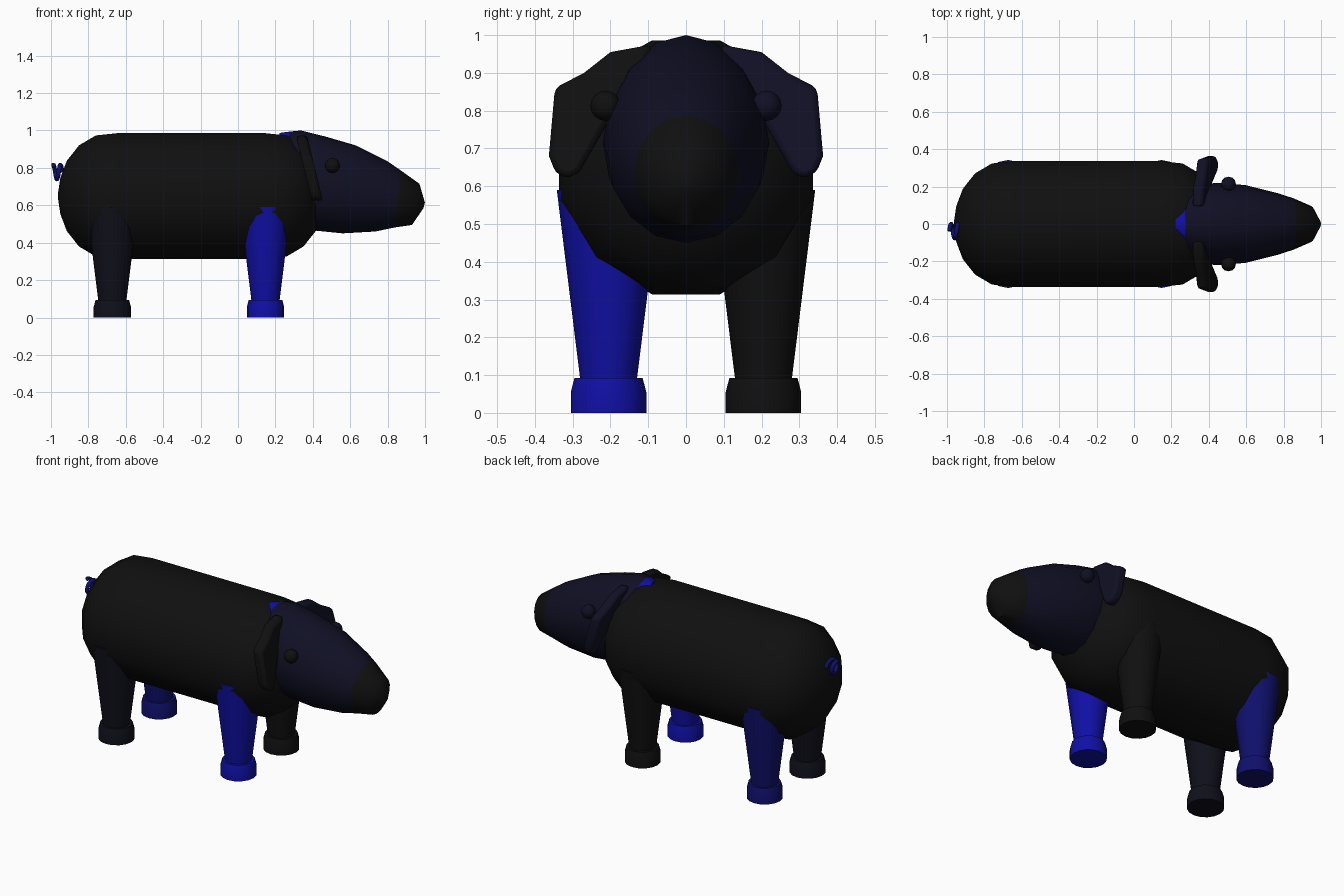
import bpy, bmesh, math
from mathutils import Vector

if "Cube" in bpy.data.objects:
    bpy.data.objects.remove(bpy.data.objects["Cube"])


def material(name, r, g, b):
    m = bpy.data.materials.new(name)
    m.use_nodes = True
    m.diffuse_color = (r, g, b, 1)
    m.node_tree.nodes["Principled BSDF"].inputs["Base Color"].default_value = (r, g, b, 1)
    return m


black = material("black", .005, .005, .005)
dark_navy = material("dark navy", .005, .005, .011)
navy = material("navy", .005, .005, .018)
mid_blue = material("mid blue", .005, .005, .15)
blue = material("bright blue", .005, .005, .38)


def finish(bm, name, mats, angle=45):
    bmesh.ops.recalc_face_normals(bm, faces=bm.faces)
    me = bpy.data.meshes.new(name)
    bm.to_mesh(me)
    bm.free()
    for m in mats:
        me.materials.append(m)
    ob = bpy.data.objects.new(name, me)
    bpy.context.collection.objects.link(ob)
    bpy.ops.object.select_all(action='DESELECT')
    ob.select_set(True)
    bpy.context.view_layer.objects.active = ob
    bpy.ops.object.shade_smooth_by_angle(angle=math.radians(angle))
    return ob


def ring(center, u, v, sides, phase=0):
    """Ellipse of points spanned by the half axes u and v."""
    c, u, v = Vector(center), Vector(u), Vector(v)
    angles = [math.tau * (i + phase) / sides for i in range(sides)]
    return [c + u * math.cos(a) + v * math.sin(a) for a in angles]


def loft(name, rings, mats, band_colours=None):
    """Skin consecutive rings, close both ends, colour by band."""
    bm = bmesh.new()
    rows = [[bm.verts.new(p) for p in r] for r in rings]
    n = len(rows[0])
    colours = band_colours or [0] * (len(rows) - 1)
    for k, (a, b) in enumerate(zip(rows, rows[1:])):
        for i in range(n):
            j = (i + 1) % n
            bm.faces.new((a[i], a[j], b[j], b[i])).material_index = colours[k]
    bm.faces.new(rows[0]).material_index = colours[0]
    bm.faces.new(rows[-1]).material_index = colours[-1]
    return finish(bm, name, mats)


# Barrel body with rounded ends
end = [(0, .348), (.12, .335), (.21, .28), (.275, .195), (.31, .1), (.323, .01)]
profile = [(-.64 - d, r) for d, r in reversed(end)] + [(.14 + d, r) for d, r in end]
loft("body", [ring((x, 0, .65), (0, 0, r), (0, r, 0), 12, .5) for x, r in profile], [black])

# Head: top point, bottom point and half width of each tilted oval
sections = [
    ((.222, .987), (.19, .62), .09),
    ((.275, .994), (.21, .53), .17),
    ((.335, 1.0), (.28, .475), .205),
    ((.47, .967), (.41, .465), .22),
    ((.63, .92), (.56, .45), .208),
    ((.80, .835), (.735, .46), .165),
    ((.868, .788), (.84, .482), .137),
    ((.97, .715), (.93, .495), .095),
    ((.999, .615), (.992, .585), .015),
]
rings = []
for (xt, zt), (xb, zb), w in sections:
    top, bottom = Vector((xt, 0, zt)), Vector((xb, 0, zb))
    rings.append(ring((top + bottom) / 2, (top - bottom) / 2, (0, w, 0), 16))
loft("head", rings, [navy, blue, black], [1, 0, 0, 0, 0, 0, 2, 2])


# Tapered legs with wider feet
def upright(name, x, y, levels, mat):
    loft(name, [ring((x, y, z), (r, 0, 0), (0, r, 0), 16) for z, r in levels], [mat])


for name, x, y, mat in (("front_right", .147, -.205, blue), ("front_left", .147, .205, black),
                        ("rear_right", -.672, -.205, dark_navy), ("rear_left", -.672, .205, mid_blue)):
    upright(name + "_leg", x, y, [(.08, .074), (.59, .137)], mat)
    upright(name + "_foot", x, y, [(0, .1), (.055, .1), (.093, .09)], mat)

# Floppy ears and eyes on both sides of the head
outline = [(.09, .975), (.2, .955), (.27, .9), (.347, .86), (.363, .68), (.345, .635),
           (.31, .62), (.28, .64), (.2, .78), (.12, .87)]
for side, label, mat in ((-1, "right", black), (1, "left", navy)):
    faces = [[(.345 + (.95 - z) * .24 + dx, side * y, z) for y, z in outline] for dx in (-.03, .03)]
    ear = loft(label + "_ear", faces, [mat])
    bevel = ear.modifiers.new("soft_edges", 'BEVEL')
    bevel.width, bevel.segments = .016, 2

    bm = bmesh.new()
    bmesh.ops.create_uvsphere(bm, u_segments=12, v_segments=8, radius=.04)
    bmesh.ops.translate(bm, verts=bm.verts, vec=(.505, side * .213, .813))
    finish(bm, label + "_eye", [mat])

# Curly tail: a tube along one and a quarter turns
curve = bpy.data.curves.new("tail", 'CURVE')
curve.dimensions = '3D'
curve.bevel_depth, curve.bevel_resolution, curve.use_fill_caps = .012, 2, True
steps = 20
spline = curve.splines.new('POLY')
spline.points.add(steps)
for i, p in enumerate(spline.points):
    t = i / steps
    a = t * math.tau * 1.25
    p.co = (-.94 - .047 * t, -.038 + .038 * math.cos(a), .778 + .038 * math.sin(a), 1)
curve.materials.append(mid_blue)
tail = bpy.data.objects.new("tail", curve)
bpy.context.collection.objects.link(tail)
